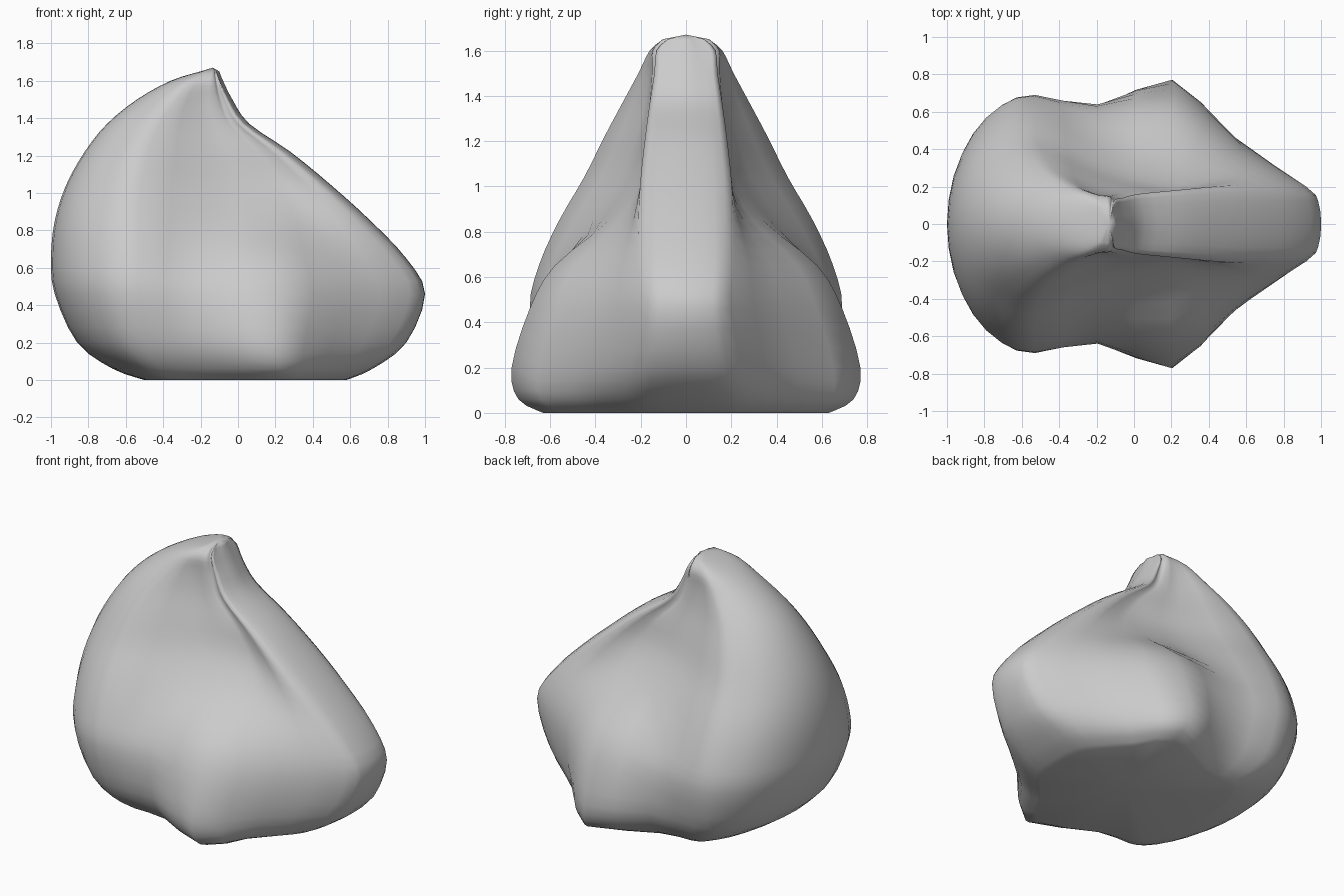
import bpy, bmesh
from math import sin, cos, pi
from mathutils import Vector

if "Cube" in bpy.data.objects:
    bpy.data.objects.remove(bpy.data.objects["Cube"])

# Horizontal slices: z, back x, rear bulge (x, y), valley (x, y),
# side wing (x, y), ridge edge (x, y), front x
SLICES = [
    (0.00, -.50, -.35, .45, -.15, .48, .22, .63, .50, .27, .58),
    (0.06, -.67, -.42, .55, -.16, .56, .22, .74, .64, .28, .72),
    (0.20, -.86, -.50, .64, -.18, .63, .20, .77, .81, .24, .90),
    (0.46, -.98, -.53, .69, -.20, .63, .22, .69, .92, .20, 1.0),
    (0.65, -1.0, -.53, .65, -.20, .54, .20, .58, .82, .21, .90),
    (0.85, -.98, -.53, .56, -.18, .41, .19, .34, .63, .21, .71),
    (1.04, -.92, -.52, .45, -.17, .29, .14, .21, .43, .20, .50),
    (1.22, -.82, -.48, .36, -.17, .22, .04, .18, .22, .18, .28),
    (1.37, -.70, -.42, .28, -.20, .18, -.08, .16, .02, .16, .06),
    (1.50, -.54, -.33, .21, -.21, .16, -.12, .15, -.06, .14, -.03),
    (1.60, -.36, -.25, .16, -.18, .15, -.13, .145, -.10, .13, -.08),
    (1.65, -.20, -.17, .10, -.15, .10, -.13, .10, -.115, .08, -.10),
]
STEPS = 3


def spline(a, b, c, d, t):
    return 0.5 * (2 * b + (c - a) * t + (2 * a - 5 * b + 4 * c - d) * t * t
                  + (3 * b - a - 3 * c + d) * t ** 3)


def control_loop(s):
    """Closed slice: elliptical back, then valley, wing and ridge; mirrored in y."""
    z, xb, rx, ry, vx, vy, wx, wy, ex, ey, xf = s
    half = [Vector((rx + (xb - rx) * cos(k * pi / 8), ry * sin(k * pi / 8), z))
            for k in range(5)]
    half += [Vector(p) for p in ((vx, vy, z), (wx, wy, z),
                                 ((wx + ex) / 2, (wy + ey) / 2 - .02, z),
                                 (ex, ey, z), (xf - .015, ey * .6, z), (xf, 0, z))]
    return half + [Vector((p.x, -p.y, p.z)) for p in half[-2:0:-1]]


def smooth_loop(p):
    n = len(p)
    return [spline(p[i - 1], p[i], p[(i + 1) % n], p[(i + 2) % n], k / 2)
            for i in range(n) for k in range(2)]


# Interpolate the slices vertically
loops = [smooth_loop(control_loop(s)) for s in SLICES]
last = len(loops) - 1
rings = []
for i in range(last):
    four = [loops[max(0, min(last, i + j))] for j in (-1, 0, 1, 2)]
    for k in range(STEPS):
        rings.append([spline(*q, k / STEPS) for q in zip(*four)])
rings.append(loops[-1])

# Skin the rings and close both ends
bm = bmesh.new()
grid = [[bm.verts.new(p) for p in r] for r in rings]
n = len(grid[0])
for lo, hi in zip(grid, grid[1:]):
    for i in range(n):
        j = (i + 1) % n
        bm.faces.new((lo[i], lo[j], hi[j], hi[i]))
for ring, centre in ((grid[0], (0.05, 0, 0.015)), (grid[-1], (-.135, 0, 1.67))):
    tip = bm.verts.new(centre)
    for i in range(n):
        bm.faces.new((ring[i], ring[(i + 1) % n], tip))
bmesh.ops.recalc_face_normals(bm, faces=bm.faces)
for f in bm.faces:
    f.smooth = True
mesh = bpy.data.meshes.new("sculpted_body")
bm.to_mesh(mesh)
bm.free()
body = bpy.data.objects.new("sculpted_body", mesh)
bpy.context.collection.objects.link(body)
